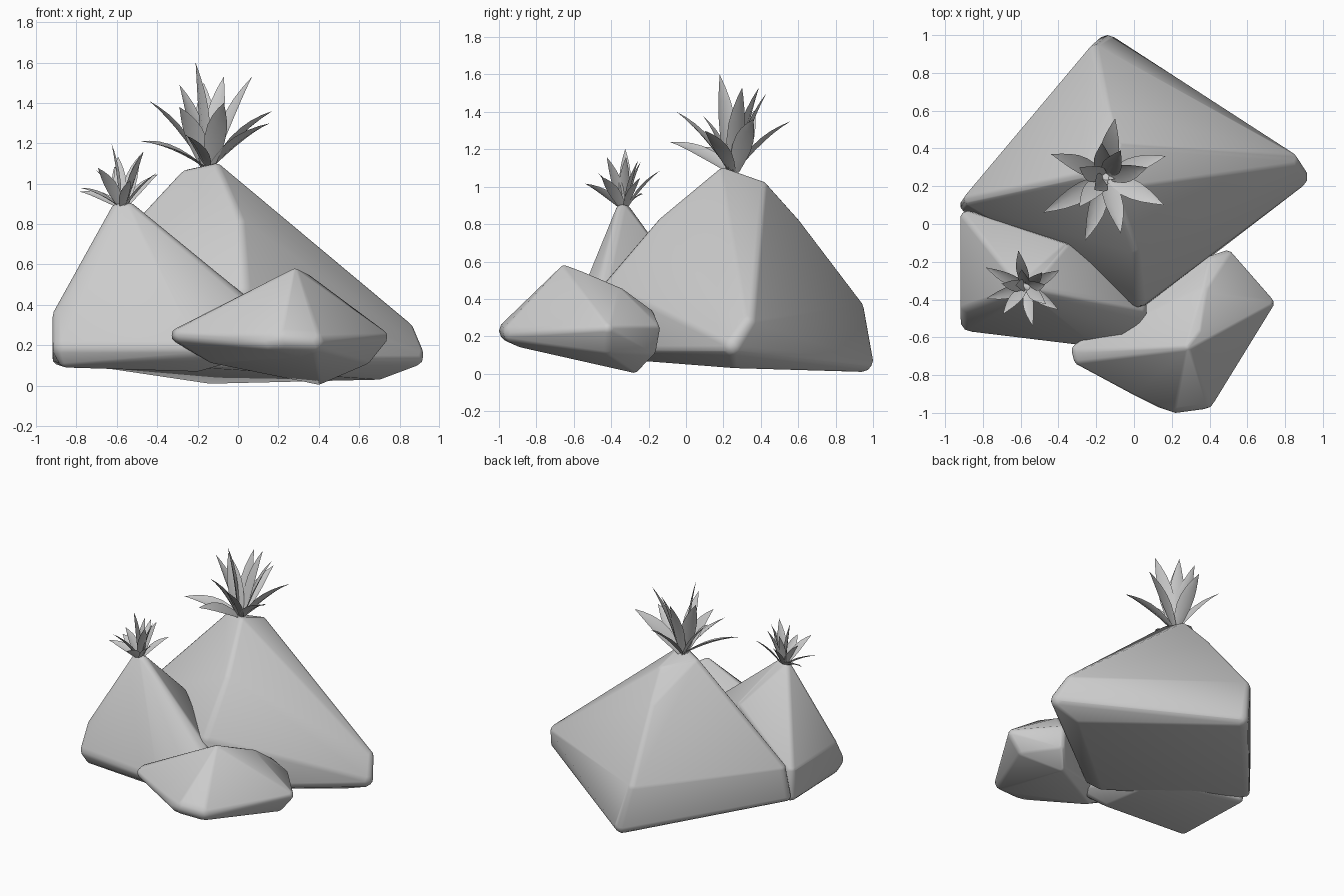
import bpy, bmesh, math, random
from mathutils import Vector, Matrix

if "Cube" in bpy.data.objects:
    bpy.data.objects.remove(bpy.data.objects["Cube"])

random.seed(4)


def finish(name, bm, angle):
    me = bpy.data.meshes.new(name)
    bm.to_mesh(me)
    bm.free()
    ob = bpy.data.objects.new(name, me)
    bpy.context.collection.objects.link(ob)
    bpy.ops.object.select_all(action='DESELECT')
    bpy.context.view_layer.objects.active = ob
    ob.select_set(True)
    bpy.ops.object.shade_smooth_by_angle(angle=math.radians(angle))
    return ob


def rock(name, corners):
    """Hull wrapped around small balls, so every corner and ridge is rounded."""
    bm = bmesh.new()
    for x, y, z, r in corners:
        bmesh.ops.create_icosphere(bm, subdivisions=2, radius=r,
                                   matrix=Matrix.Translation((x, y, z)))
    pts = [v.co.copy() for v in bm.verts]
    bm.clear()
    for p in pts:
        bm.verts.new(p)
    res = bmesh.ops.convex_hull(bm, input=bm.verts)
    junk = {e for e in res['geom_interior'] + res['geom_unused']
            if isinstance(e, bmesh.types.BMVert)}
    bmesh.ops.delete(bm, geom=list(junk), context='VERTS')
    bmesh.ops.recalc_face_normals(bm, faces=bm.faces)
    return finish(name, bm, 40)


def plant(name, base, scale, turn, tips):
    """Rosette of pointed, folded leaves that arch towards their tips."""
    bm = bmesh.new()
    mat = (Matrix.Translation(base) @ Matrix.Rotation(math.radians(turn), 4, 'Z')
           @ Matrix.Scale(scale, 4))
    widths = (0.026, 0.042, 0.052, 0.050, 0.038, 0.02, 0.0)
    for tip in tips:
        tip = Vector(tip)
        out = Vector((tip.x, tip.y, 0))
        start = out.normalized() * 0.02
        ctrl = out * 0.55 + Vector((0, 0, tip.z * 0.55 + 0.04))
        roll = Matrix.Rotation(random.uniform(-.6, .6), 3, tip)
        side = roll @ Vector((-out.y, out.x, 0)).normalized()
        rows = []
        for i, w in enumerate(widths):
            t = i / (len(widths) - 1)
            p = start * (1 - t) ** 2 + ctrl * 2 * t * (1 - t) + tip * t * t
            tan = (ctrl - start) * (1 - t) + (tip - ctrl) * t
            up = tan.cross(side).normalized()
            if up.z < 0:
                up.negate()
            if w:
                co = [p + side * w + up * w * .3, p, p - side * w + up * w * .3]
            else:
                co = [p]
            rows.append([bm.verts.new(mat @ c) for c in co])
        for a, b in zip(rows, rows[1:]):
            for k in range(2):
                if len(b) == 3:
                    bm.faces.new((a[k], a[k + 1], b[k + 1], b[k]))
                else:
                    bm.faces.new((a[k], a[k + 1], b[0]))
    return finish(name, bm, 35)


# Tall rear rock
rock("large_rock", [
    (-0.25, 0.26, 1.03, .04), (-0.11, 0.20, 1.06, .04), (-0.09, 0.40, 0.99, .04),
    (-0.13, 0.57, 0.80, .04), (0.00, -0.11, 0.79, .05),
    (-0.20, 0.90, 0.35, .05), (-0.14, 0.94, 0.07, .06),
    (0.82, 0.33, 0.27, .05), (0.86, 0.25, 0.15, .06), (0.70, 0.26, 0.07, .04),
    (-0.86, 0.13, 0.37, .04), (-0.88, 0.10, 0.16, .04),
    (0.02, -0.38, 0.46, .06), (0.03, -0.40, 0.15, .05), (-0.04, -0.38, 0.13, .05)])

# Pointed left rock
rock("left_rock", [
    (-0.59, -0.33, 0.865, .04), (-0.54, -0.34, 0.865, .04),
    (-0.88, 0.03, 0.33, .04), (-0.88, 0.03, 0.14, .04),
    (-0.87, -0.43, 0.34, .05), (-0.86, -0.51, 0.19, .06), (-0.85, -0.50, 0.13, .04),
    (-0.20, -0.59, 0.19, .06), (-0.04, -0.55, 0.30, .06), (-0.02, -0.56, 0.18, .06),
    (-0.20, -0.52, 0.11, .04),
    (0.01, -0.45, 0.39, .06), (-0.37, -0.14, 0.60, .04), (-0.30, -0.10, 0.14, .04)])

# Low front rock
rock("front_rock", [
    (0.28, -0.65, 0.55, .03), (0.34, -0.57, 0.52, .03), (0.37, -0.36, 0.42, .04),
    (0.40, -0.21, 0.31, .04), (0.49, -0.18, 0.24, .04), (0.48, -0.20, 0.13, .04),
    (0.70, -0.42, 0.24, .04), (0.62, -0.42, 0.14, .04),
    (0.40, -0.28, 0.04, .035), (0.37, -0.92, 0.22, .06), (0.22, -0.94, 0.23, .06),
    (0.16, -0.93, 0.22, .05), (0.30, -0.88, 0.17, .03), (0.02, -0.86, 0.24, .05),
    (-0.28, -0.71, 0.25, .04), (-0.29, -0.67, 0.25, .04), (-0.12, -0.64, 0.15, .04)])

# Leafy tufts on the two peaks
leaf_tips = [
    (-.33, -.19, .13), (-.11, -.34, .16), (.31, -.15, .22), (.08, -.30, .32),
    (.32, .11, .28), (.05, .31, .27), (-.29, .12, .33), (-.14, -.16, .30),
    (.22, .05, .45), (-.06, -.07, .52), (.08, .14, .45), (-.02, .18, .42),
    (-.14, .05, .41)]
plant("large_plant", (-0.15, 0.25, 1.08), 1.0, 0, leaf_tips)
plant("small_plant", (-0.57, -0.33, 0.88), 0.62, -55, leaf_tips)
